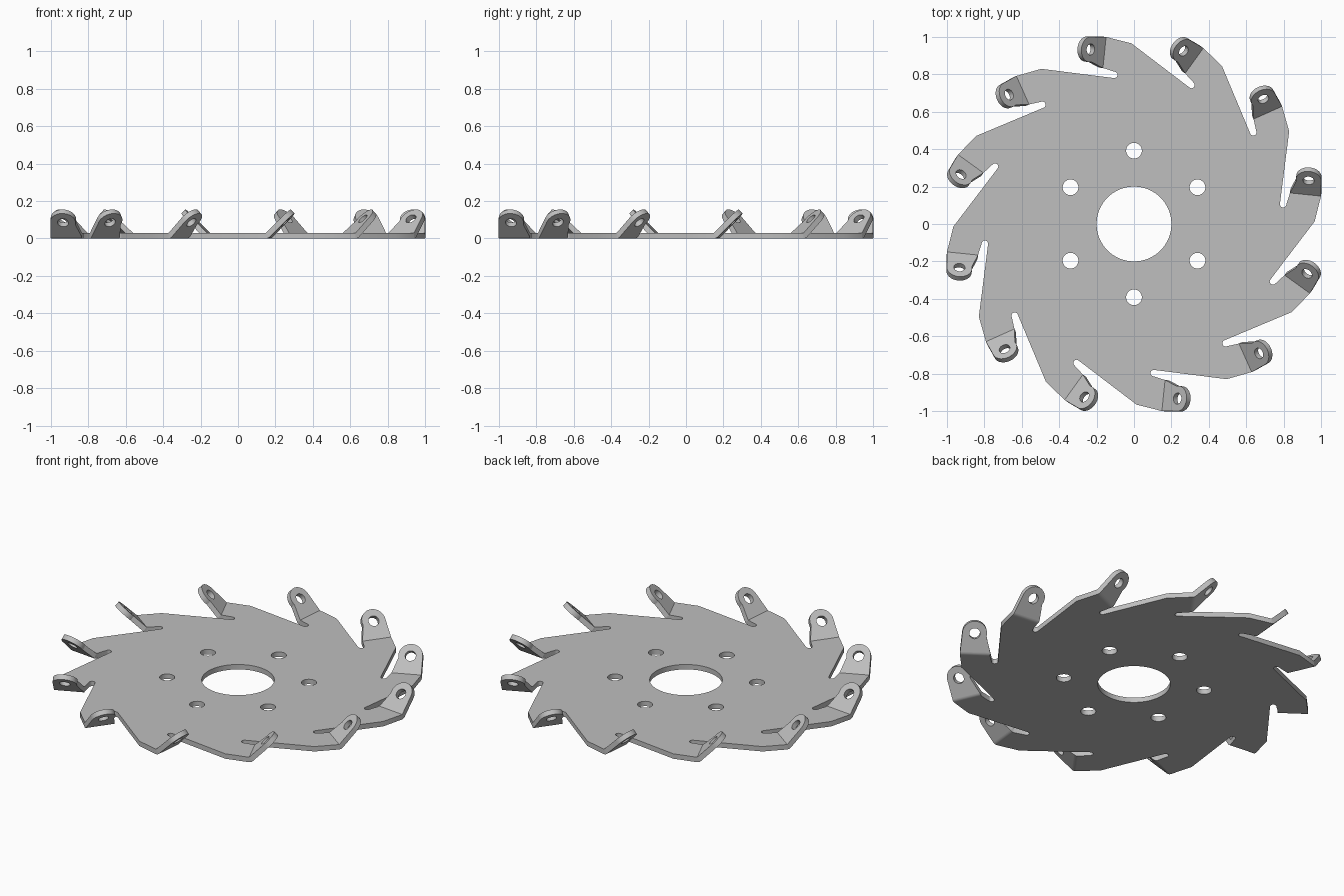
import bpy, bmesh
from math import sin, cos, pi, radians
from mathutils import Vector, Matrix

if "Cube" in bpy.data.objects:
    bpy.data.objects.remove(bpy.data.objects["Cube"])

TEETH = 12
T = 0.03                      # sheet thickness
BEND = radians(45)            # tab bend angle
INNER = Vector((-0.166, 0.834, 0))   # ends of the bend line of one tooth
OUTER = Vector((-0.149, 1.0, 0))

steel = bpy.data.materials.new("grey_steel")
steel.use_nodes = True
steel.diffuse_color = (0.52, 0.52, 0.52, 1)
steel.node_tree.nodes["Principled BSDF"].inputs["Base Color"].default_value = steel.diffuse_color


def arc(cx, cy, r, start, end, n):
    """Points on an arc, angles in degrees, both ends included."""
    angles = [radians(start + (end - start) * i / n) for i in range(n + 1)]
    return [(cx + r * cos(a), cy + r * sin(a)) for a in angles]


def circle(cx, cy, r, n=32):
    return arc(cx, cy, r, 0, 360, n)[:-1]


def slab(bm, loops, matrix, depth):
    """Solid from a flat outline with holes, extruded along local z."""
    caps = ([], [])
    for loop in loops:
        rings = [[bm.verts.new(matrix @ Vector((x, y, z))) for x, y in loop] for z in (0, depth)]
        low, high = rings
        for i in range(len(loop)):
            j = (i + 1) % len(loop)
            bm.faces.new((low[i], low[j], high[j], high[i]))
            for cap, ring in zip(caps, rings):
                cap.append(bm.edges.get((ring[i], ring[j])))
    for cap in caps:
        bmesh.ops.triangle_fill(bm, use_beauty=True, use_dissolve=False, edges=cap)


def frame(x, y, z, origin):
    m = Matrix((x, y, z)).transposed().to_4x4()
    m.translation = origin
    return m


def finish(bm, name):
    bmesh.ops.recalc_face_normals(bm, faces=bm.faces[:])
    mesh = bpy.data.meshes.new(name)
    bm.to_mesh(mesh)
    bm.free()
    mesh.materials.append(steel)
    return mesh


def add(name, mesh):
    obj = bpy.data.objects.new(name, mesh)
    bpy.context.collection.objects.link(obj)
    return obj


# Plate: one tooth outline with its relief slot, repeated around the centre
tooth = [(-0.014, 0.966), OUTER.xy, INNER.xy]
tooth += arc(-0.105, 0.797, 0.017, 70, -98, 8)
outline = []
for k in range(TEETH):
    turn = Matrix.Rotation(2 * pi * k / TEETH, 2)
    outline += [tuple(turn @ Vector(p)) for p in tooth]
holes = [circle(0, 0, 0.2, 64)]
for k in range(6):
    a = radians(30 + 60 * k)
    holes.append(circle(0.392 * cos(a), 0.392 * sin(a), 0.042))
bm = bmesh.new()
slab(bm, [outline] + holes, Matrix(), T)
plate = add("plate", finish(bm, "plate"))

# Tab: rounded lug with a hole, bent upward, with a curved underside at the bend
up = Vector((0, 0, 1))
along = (OUTER - INNER).normalized()
out = up.cross(along)
width = (OUTER - INNER).length
rise = out * cos(BEND) + up * sin(BEND)
below = out * sin(BEND) - up * cos(BEND)
origin = INNER + up * T
bm = bmesh.new()
lug = [(0, 0)] + arc(0.109, 0.092, 0.068, -105, 90, 18) + [(0, width)]
slab(bm, [lug, circle(0.107, 0.092, 0.03, 24)], frame(rise, along, below, origin), T)
wedge = [(0, 0)] + [(T * sin(BEND * i / 5), T * cos(BEND * i / 5)) for i in range(6)]
slab(bm, [wedge], frame(out, -up, along, origin), width)
tab_mesh = finish(bm, "tab")
tabs = []
for k in range(TEETH):
    tab = add(f"tab_{k + 1}", tab_mesh)
    tab.rotation_euler.z = 2 * pi * k / TEETH
    tabs.append(tab)

# Smooth the round walls, keep the sheet edges sharp
bpy.ops.object.select_all(action="DESELECT")
for obj in (plate, tabs[0]):
    obj.select_set(True)
bpy.context.view_layer.objects.active = plate
bpy.ops.object.shade_smooth_by_angle(angle=radians(25))
